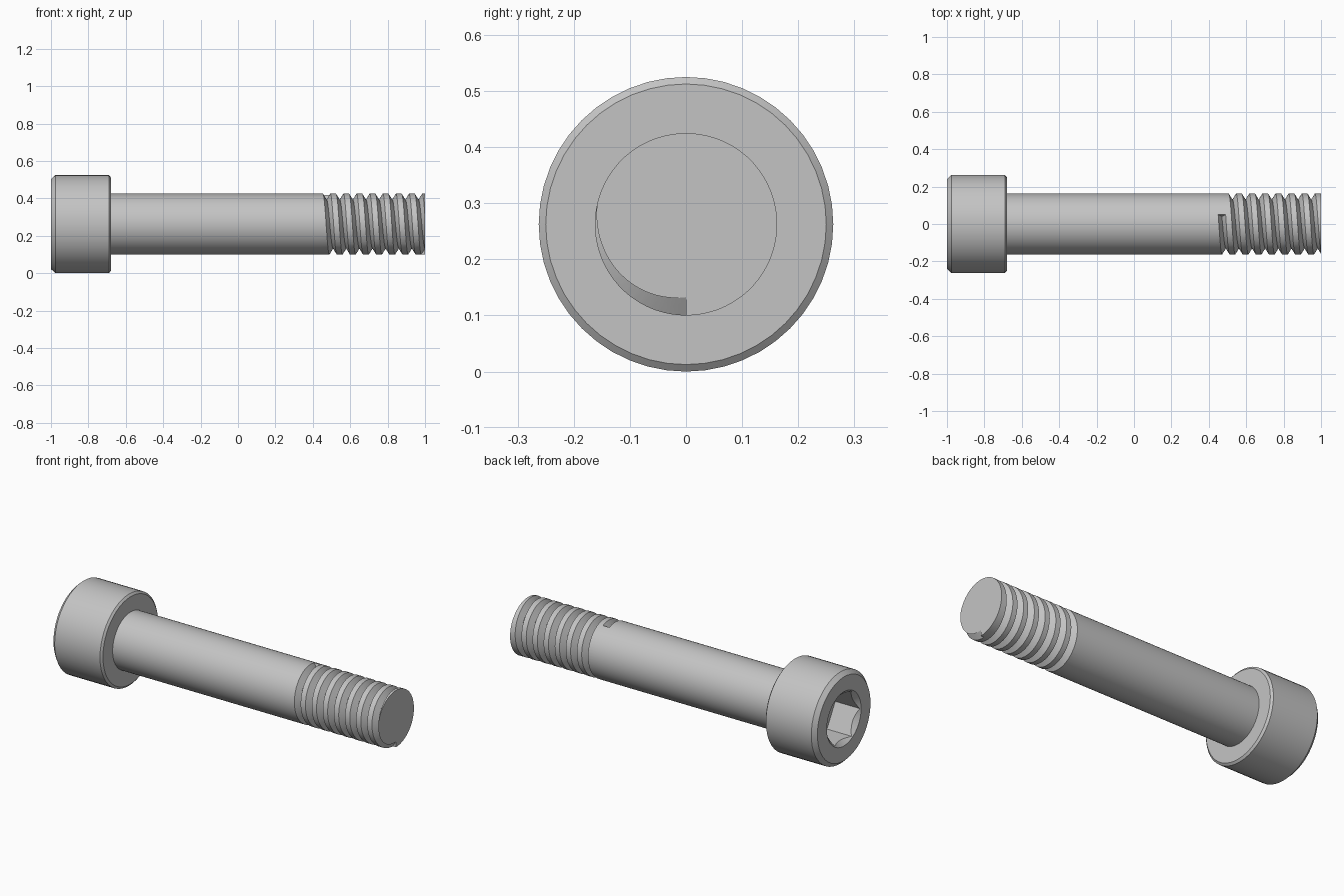
import bpy, bmesh
from math import pi, cos, sin, radians
from mathutils import Vector

cube = bpy.data.objects.get("Cube")
if cube:
    bpy.data.objects.remove(cube, do_unlink=True)

HEAD_R, SHANK_R, ROOT_R = 0.2625, 0.1625, 0.13
PITCH, TURNS, STEPS = 0.0702, 7.55, 60

steel = bpy.data.materials.new("steel_grey")
steel.use_nodes = True
colour = (0.55, 0.55, 0.55, 1)
steel.diffuse_color = colour
steel.node_tree.nodes["Principled BSDF"].inputs["Base Color"].default_value = colour


def polar(x, r, a):
    """Point around the screw axis, which runs along x."""
    return Vector((x, r * cos(a), HEAD_R + r * sin(a)))


def loft(name, rings):
    """Closed solid through a series of rings, capped at both ends."""
    bm = bmesh.new()
    loops = [[bm.verts.new(p) for p in ring] for ring in rings]
    for a, b in zip(loops, loops[1:]):
        n = len(a)
        for i in range(n):
            j = (i + 1) % n
            bm.faces.new((a[i], a[j], b[j], b[i]))
    bm.faces.new(loops[0])
    bm.faces.new(loops[-1])
    bmesh.ops.recalc_face_normals(bm, faces=bm.faces)
    mesh = bpy.data.meshes.new(name)
    bm.to_mesh(mesh)
    bm.free()
    mesh.materials.append(steel)
    obj = bpy.data.objects.new(name, mesh)
    bpy.context.collection.objects.link(obj)
    return obj


def lathe(name, profile, sides, phase=0.0):
    """Turn (x, radius) points around the axis."""
    return loft(name, [[polar(x, r, 2 * pi * (i + phase) / sides) for i in range(sides)]
                       for x, r in profile])


def select(obj):
    bpy.ops.object.select_all(action="DESELECT")
    obj.select_set(True)
    bpy.context.view_layer.objects.active = obj


def cut(obj, cutter):
    cutter.hide_render = True
    select(obj)
    mod = obj.modifiers.new("cut", "BOOLEAN")
    mod.operation = "DIFFERENCE"
    mod.solver = "EXACT"
    mod.object = cutter
    bpy.ops.object.modifier_apply(modifier=mod.name)
    bpy.data.objects.remove(cutter, do_unlink=True)


# Cylindrical head with chamfered rims
head = lathe("head", [(-1, 0.24), (-0.977, HEAD_R), (-0.69, HEAD_R), (-0.68, 0.25)], 48)

# Hexagonal socket with a conical lead-in
cut(head, lathe("socket_cutter", [(-1.05, 0.15), (-0.84, 0.15)], 6))
cut(head, lathe("lead_in_cutter", [(-1.02, 0.175), (-0.86, 0.015)], 48, 0.5))

# Shank, plain then threaded
shank = lathe("threaded_shank", [(-0.72, SHANK_R), (0.44, SHANK_R), (1, SHANK_R)], 64, 0.5)

# Helical V groove, starting under the tip and ending just past the top
outer_r, half_w = 0.175, 0.0277
groove = []
for k in range(int(TURNS * STEPS) + 1):
    a = -pi / 2 - 2 * pi * k / STEPS
    x = 1 - PITCH * k / STEPS
    groove.append([polar(x, ROOT_R, a), polar(x - half_w, outer_r, a),
                   polar(x + half_w, outer_r, a)])
cut(shank, loft("groove_cutter", groove))

for part in (head, shank):
    select(part)
    bpy.ops.object.shade_smooth_by_angle(angle=radians(30))
